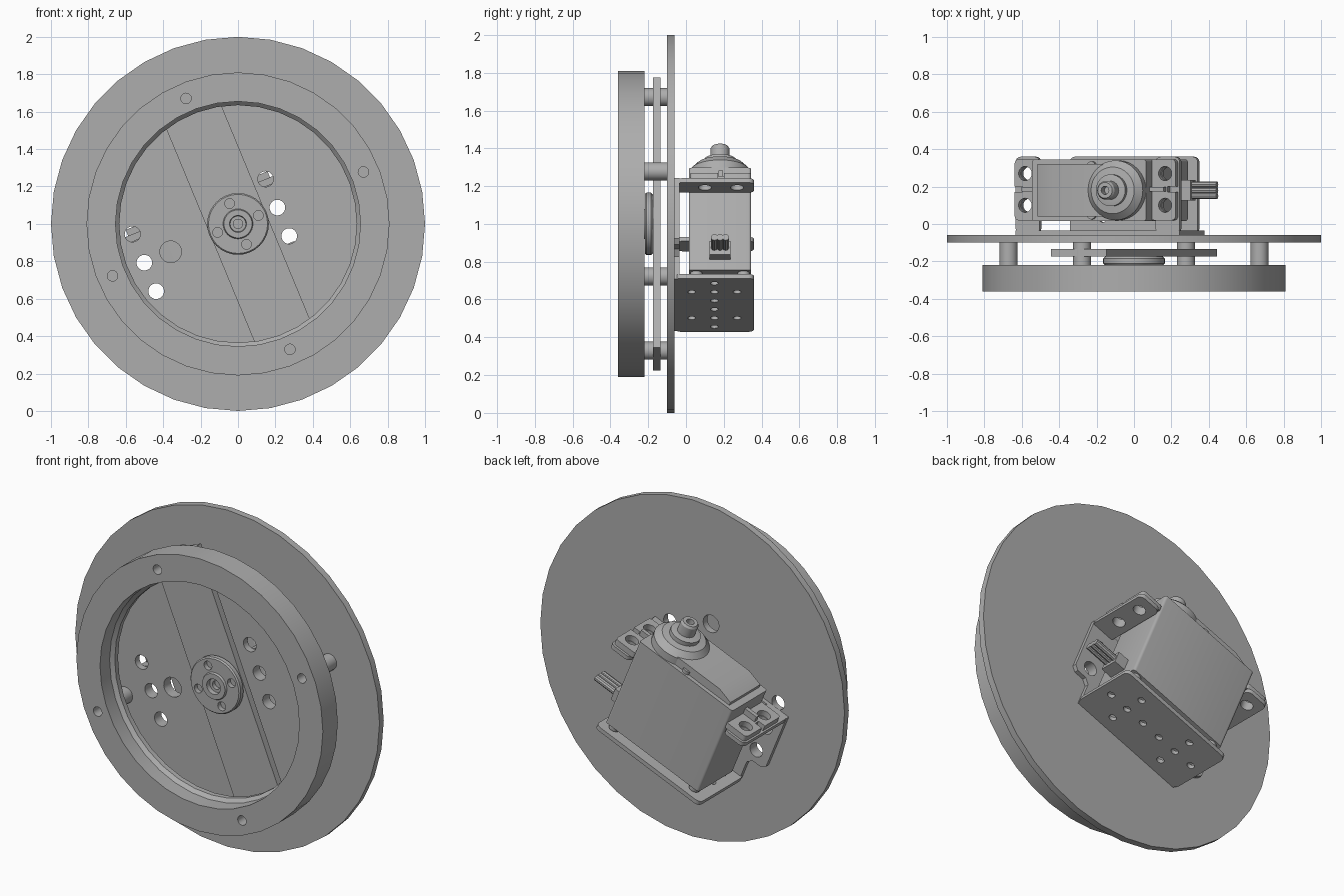
import bpy, bmesh, math
from mathutils import Matrix, Vector

cube = bpy.data.objects.get("Cube")
if cube:
    bpy.data.objects.remove(cube)

grey = bpy.data.materials.new("plain_grey")
grey.use_nodes = True
tint = (0.42, 0.42, 0.42, 1)
grey.diffuse_color = tint
grey.node_tree.nodes["Principled BSDF"].inputs["Base Color"].default_value = tint

# Tilted frames: wheel centre and servo centre
TILT = Matrix.Rotation(math.radians(-22.5), 4, 'Y')
WHEEL = Matrix.Translation((0, 0, 1)) @ TILT
SERVO = Matrix.Translation((-0.145, 0, 0.94)) @ TILT
AXES = {'X': Vector((1, 0, 0)), 'Y': Vector((0, 1, 0)), 'Z': Vector((0, 0, 1))}


def finish(name, bm, frame):
    bmesh.ops.recalc_face_normals(bm, faces=bm.faces)
    bm.transform(frame)
    mesh = bpy.data.meshes.new(name)
    bm.to_mesh(mesh)
    bm.free()
    mesh.materials.append(grey)
    ob = bpy.data.objects.new(name, mesh)
    bpy.context.collection.objects.link(ob)
    return ob


def lathe(name, profile, frame, centre=(0, 0, 0), axis='Y', sides=24, closed=False):
    """Spin (radius, height) points round an axis; ends are capped unless closed."""
    bm = bmesh.new()
    turn = Vector((0, 0, 1)).rotation_difference(AXES[axis]).to_matrix().to_4x4()
    rings = [[bm.verts.new((r * math.cos(k * math.tau / sides),
                            r * math.sin(k * math.tau / sides), h))
              for k in range(sides)] for r, h in profile]
    pairs = list(zip(rings, rings[1:]))
    if closed:
        pairs.append((rings[-1], rings[0]))
    else:
        bm.faces.new(rings[0])
        bm.faces.new(rings[-1])
    for a, b in pairs:
        for k in range(sides):
            n = (k + 1) % sides
            bm.faces.new((a[k], a[n], b[n], b[k]))
    return finish(name, bm, frame @ Matrix.Translation(centre) @ turn)


def rod(name, r, lo, hi, frame, centre=(0, 0, 0), axis='Y', sides=20):
    return lathe(name, [(r, lo), (r, hi)], frame, centre, axis, sides)


def box(name, lo, hi, frame, round_axis=None, radius=0.03):
    bm = bmesh.new()
    bmesh.ops.create_cube(bm, size=1)
    lo, hi = Vector(lo), Vector(hi)
    for v in bm.verts:
        v.co = Vector([(lo[i] + hi[i]) / 2 + v.co[i] * (hi[i] - lo[i]) for i in range(3)])
    if round_axis:
        edges = [e for e in bm.edges if abs((e.verts[0].co - e.verts[1].co).normalized()
                                            .dot(AXES[round_axis])) > 0.9]
        bmesh.ops.bevel(bm, geom=edges, offset=radius, segments=4, profile=0.5,
                        affect='EDGES')
    return finish(name, bm, frame)


def prism(name, outline, y0, y1, frame):
    """Extrude an outline in the x-z plane along y."""
    bm = bmesh.new()
    face = bm.faces.new([bm.verts.new((x, y0, z)) for x, z in outline])
    new = bmesh.ops.extrude_face_region(bm, geom=[face])["geom"]
    bmesh.ops.translate(bm, vec=(0, y1 - y0, 0),
                        verts=[v for v in new if isinstance(v, bmesh.types.BMVert)])
    return finish(name, bm, frame)


def drill(ob, cutters):
    for cutter in cutters:
        cutter.hide_render = True
        mod = ob.modifiers.new("hole", 'BOOLEAN')
        mod.operation, mod.solver, mod.object = 'DIFFERENCE', 'EXACT', cutter
        bpy.context.view_layer.objects.active = ob
        bpy.ops.object.modifier_apply(modifier=mod.name)
        bpy.data.objects.remove(cutter)


def holes(spots, r, lo, hi, frame, axis='Y'):
    return [rod("cutter", r, lo, hi, frame, s, axis) for s in spots]


# Backing disc with its mounting holes
row_spots = [(u, 0, v) for u in (-0.385, 0.385) for v in (-0.165, 0, 0.165)]
disc = rod("backing_disc", 1, -0.1, -0.06, Matrix.Translation((0, 0, 1)), sides=36)
drill(disc, holes(row_spots, 0.042, -0.2, 0, SERVO)
      + holes([(-0.233, 0, 0)], 0.058, -0.2, 0, SERVO)
      + holes([(0, 0, 0.32), (0, 0, -0.32)], 0.052, -0.2, 0, WHEEL))

# Front ring held on four standoffs
posts = [(0.726, 0, 0), (-0.726, 0, 0), (0, 0, 0.726), (0, 0, -0.726)]
ring = lathe("front_ring", [(0.81, -0.36), (0.81, -0.22), (0.635, -0.22), (0.635, -0.25),
                            (0.655, -0.27), (0.655, -0.36)],
             Matrix.Translation((0, 0, 1)), sides=36, closed=True)
drill(ring, holes(posts, 0.028, -0.4, -0.28, WHEEL))
for i, spot in enumerate(posts):
    rod(f"standoff_{i + 1}", 0.048, -0.22, -0.1, WHEEL, spot)

# Cross bar and hub
box("cross_bar", (-0.16, -0.175, -0.773), (0.16, -0.135, 0.773), WHEEL)
hub = lathe("hub", [(0.155, -0.175), (0.165, -0.185), (0.165, -0.21), (0.158, -0.218),
                    (0.08, -0.218), (0.075, -0.23), (0.045, -0.23), (0.042, -0.205),
                    (0.025, -0.205), (0.025, -0.18)], WHEEL, sides=32)
drill(hub, holes([(0.118, 0, 0), (-0.118, 0, 0), (0, 0, 0.118), (0, 0, -0.118)],
                 0.026, -0.25, -0.19, WHEEL))

# Servo bracket: wall against the disc, floor, and two end flanges
half = [(0.36, -0.4), (0.36, -0.27), (0.39, -0.24), (0.45, -0.24), (0.475, -0.215), (0.475, 0.13)]
wall = prism("bracket_wall", half + [(-u, v) for u, v in reversed(half)], -0.06, -0.035, SERVO)
drill(wall, holes(row_spots[:2] + row_spots[3:5], 0.042, -0.1, 0, SERVO)
      + holes([(-0.233, 0, 0)], 0.058, -0.1, 0, SERVO))
floor = box("bracket_floor", (-0.37, -0.055, -0.4), (0.37, 0.36, -0.375), SERVO, 'Z')
drill(floor, holes([(-0.3 + 0.12 * k, 0.15, 0) for k in range(6)]
                   + [(u, y, 0) for u in (-0.18, 0.18) for y in (0.03, 0.27)],
                   0.021, -0.45, -0.3, SERVO, 'Z'))
for side, label in ((-1, "right"), (1, "left")):
    a, b = sorted((side * 0.335, side * 0.475))
    ear_holes = [(side * 0.405, y, 0) for y in (0.1, 0.27)]
    flange = box(f"bracket_flange_{label}", (a, -0.05, 0.105), (b, 0.36, 0.13), SERVO, 'Z')
    drill(flange, holes(ear_holes, 0.035, 0, 0.3, SERVO, 'Z'))
    a, b = sorted((side * 0.32, side * 0.465))
    ear = box(f"servo_ear_{label}", (a, 0.02, 0.13), (b, 0.345, 0.165), SERVO, 'Z', 0.02)
    drill(ear, holes(ear_holes, 0.038, 0, 0.3, SERVO, 'Z')
          + [box("cutter", (side * 0.45 - 0.03, 0.17, 0), (side * 0.45 + 0.03, 0.2, 0.3), SERVO)])
    # Raised rib between the ear holes
    a, b = sorted((side * 0.32, side * 0.41))
    box(f"ear_rib_{label}", (a, 0.173, 0.16), (b, 0.197, 0.2), SERVO)

# Servo case, raised lid and output gear
box("servo_case", (-0.33, 0.015, -0.335), (0.33, 0.345, 0.25), SERVO, 'Z', 0.015)
prism("servo_lid", [(-0.29, 0.25), (0.1, 0.25), (0.1, 0.3), (-0.2, 0.3), (-0.29, 0.27)],
      0.04, 0.32, SERVO)
gear_at = (0.17, 0.18, 0)
lathe("gear_cover", [(0.16, 0.24), (0.16, 0.295), (0.125, 0.33), (0.085, 0.335),
                     (0.085, 0.36), (0.06, 0.365)], SERVO, gear_at, 'Z', 32)
spline = lathe("output_spline", [(0.05, 0.35), (0.05, 0.425), (0.042, 0.437)],
               SERVO, gear_at, 'Z', 24)
drill(spline, holes([gear_at], 0.022, 0.39, 0.5, SERVO, 'Z'))

# Corner screws under the case and on the lid
for i, (u, y) in enumerate([(u, y) for u in (-0.285, 0.285) for y in (0.055, 0.305)]):
    rod(f"case_screw_{i + 1}", 0.032, -0.362, -0.33, SERVO, (u, y, 0), 'Z', 16)
for i, y in enumerate((0.05, 0.31)):
    rod(f"lid_screw_{i + 1}", 0.025, 0.24, 0.27, SERVO, (0.02, y, 0), 'Z', 16)

# Cable outlet and three wires
box("cable_outlet", (0.32, 0.125, -0.275), (0.4, 0.235, -0.2), SERVO)
for i in range(3):
    rod(f"wire_{i + 1}", 0.018, 0.39, 0.54, SERVO, (0, 0.15 + 0.03 * i, -0.235), 'X', 10)

# Smooth the round sides, keep corners crisp
for ob in bpy.context.view_layer.objects:
    ob.select_set(ob.type == 'MESH' and grey.name in ob.data.materials)
bpy.context.view_layer.objects.active = disc
bpy.ops.object.shade_smooth_by_angle(angle=math.radians(30))
